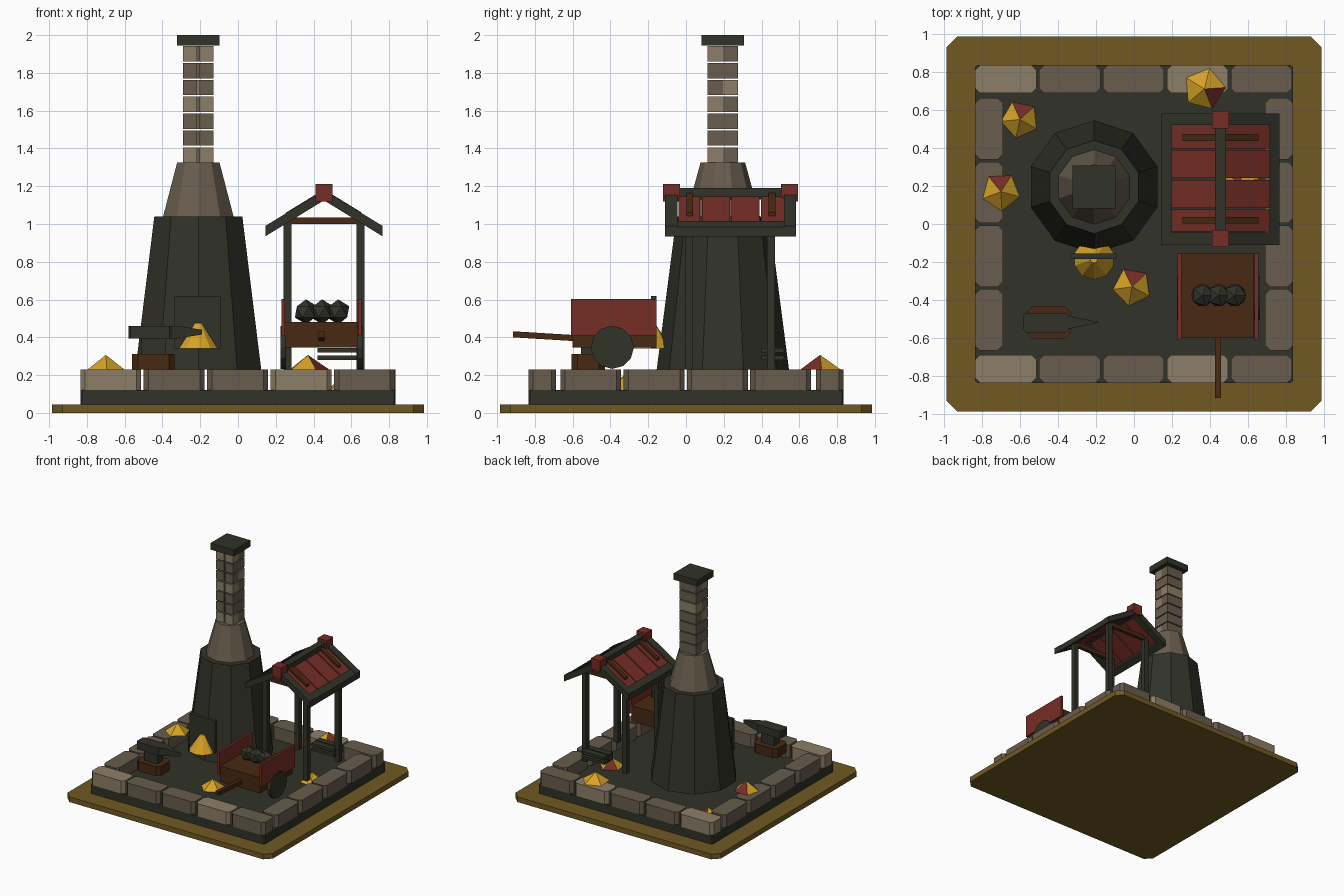
import bpy, bmesh, math
from mathutils import Vector, Matrix

if "Cube" in bpy.data.objects:
    bpy.data.objects.remove(bpy.data.objects["Cube"])


def material(name, r, g, b):
    m = bpy.data.materials.new(name)
    lin = lambda c: ((c / 255 + 0.055) / 1.055) ** 2.4
    m.diffuse_color = (lin(r), lin(g), lin(b), 1)
    m.use_nodes = True
    m.node_tree.nodes["Principled BSDF"].inputs["Base Color"].default_value = m.diffuse_color
    return m


GROUND = material("olive_ground", 112, 90, 34)
DARK = material("charcoal", 49, 50, 40)
PALE = material("pale_stone", 140, 127, 103)
STONE = material("brown_stone", 104, 92, 77)
RED = material("red_paint", 118, 45, 37)
WOOD = material("brown_wood", 72, 40, 18)
GOLD = material("gold", 214, 163, 38)


def finish(name, bm, *mats):
    bmesh.ops.recalc_face_normals(bm, faces=bm.faces)
    me = bpy.data.meshes.new(name)
    bm.to_mesh(me)
    bm.free()
    for m in mats:
        me.materials.append(m)
    ob = bpy.data.objects.new(name, me)
    bpy.context.collection.objects.link(ob)
    return ob


def prism(name, pts, axis, a, b, mat):
    """Extrude a 2D outline along an axis; outline holds the other two axes in order."""
    bm = bmesh.new()
    place = {"x": lambda p, t: (t, p[0], p[1]),
             "y": lambda p, t: (p[0], t, p[1]),
             "z": lambda p, t: (p[0], p[1], t)}[axis]
    lo = [bm.verts.new(place(p, a)) for p in pts]
    hi = [bm.verts.new(place(p, b)) for p in pts]
    bm.faces.new(lo)
    bm.faces.new(hi)
    n = len(pts)
    for i in range(n):
        bm.faces.new((lo[i], lo[(i + 1) % n], hi[(i + 1) % n], hi[i]))
    return finish(name, bm, mat)


def box(name, x0, x1, y0, y1, z0, z1, mat, chamfer=0):
    c = chamfer
    if c:
        pts = [(x0 + c, y0), (x1 - c, y0), (x1, y0 + c), (x1, y1 - c),
               (x1 - c, y1), (x0 + c, y1), (x0, y1 - c), (x0, y0 + c)]
    else:
        pts = [(x0, y0), (x1, y0), (x1, y1), (x0, y1)]
    return prism(name, pts, "z", z0, z1, mat)


def lathe(name, x, y, z0, z1, r0, r1, sides, mats, turn=0, axis="z"):
    bm = bmesh.new()
    mat = Matrix.Translation((x, y, (z0 + z1) / 2)) @ Matrix.Rotation(turn, 4, "Z")
    bmesh.ops.create_cone(bm, cap_ends=True, segments=sides, radius1=r0, radius2=r1,
                          depth=z1 - z0, matrix=mat)
    bmesh.ops.remove_doubles(bm, verts=bm.verts, dist=1e-5)
    return finish(name, bm, *mats)


# Ground plate and dark foundation
box("ground_plate", -0.985, 0.985, -0.985, 0.985, 0, 0.045, GROUND, 0.055)
box("foundation", -0.835, 0.835, -0.835, 0.835, 0.045, 0.12, DARK, 0.01)

# Border stones: five along front and back, four along each side
for side, y0 in (("front", -0.835), ("back", 0.688)):
    for i in range(5):
        x = -0.835 + i * 0.336
        box(f"{side}_stone_{i}", x, x + 0.322, y0, y0 + 0.147, 0.12, 0.23,
            PALE if i in (0, 3) else STONE, 0.025)
for side, x0 in (("left", -0.835), ("right", 0.69)):
    for i in range(4):
        y = -0.665 + i * 0.335
        box(f"{side}_stone_{i}", x0, x0 + 0.145, y, y + 0.322, 0.12, 0.23, STONE, 0.025)

# Furnace body and shoulder
FX, FY = -0.21, 0.195
lathe("furnace_body", FX, FY, 0.23, 1.04, 0.35, 0.245, 10, [DARK])
lathe("furnace_shoulder", FX, FY, 1.04, 1.325, 0.196, 0.118, 10, [STONE])

# Chimney courses: a split front and one block behind
step = (1.95 - 1.325) / 7
for i in range(7):
    z0 = 1.325 + i * step
    z1 = z0 + step - 0.008
    main, alt = (PALE, STONE) if i % 3 == 0 else (STONE, PALE if i == 4 else STONE)
    box(f"chimney_left_{i}", FX - 0.08, FX - 0.006, FY - 0.08, FY, z0, z1, main)
    box(f"chimney_right_{i}", FX + 0.006, FX + 0.08, FY - 0.08, FY, z0, z1, main)
    box(f"chimney_back_{i}", FX - 0.08, FX + 0.08, FY, FY + 0.08, z0, z1, alt)
box("chimney_cap", FX - 0.113, FX + 0.113, FY - 0.113, FY + 0.113, 1.945, 2.0, DARK)

# Furnace door with glowing heap
box("furnace_door", -0.335, -0.092, -0.185, -0.155, 0.34, 0.62, DARK)
lathe("furnace_heap", FX, -0.185, 0.34, 0.475, 0.108, 0.02, 10, [GOLD])

# Gold nuggets: five-sided pyramids with one red face
nuggets = [(0.37, 0.71, 0.23, 0.112, -50), (-0.70, 0.17, 0.23, 0.102, 75),
           (-0.01, -0.33, 0.12, 0.102, 62), (-0.60, 0.55, 0.12, 0.1, 60),
           (0.56, 0.22, 0.12, 0.1, 100)]
for i, (x, y, z, r, ang) in enumerate(nuggets):
    a = math.radians(ang)
    ob = lathe(f"nugget_{i}", x, y, z, z + 0.077, r, 0, 5, [GOLD, RED], a + math.pi / 5)
    d = Vector((math.cos(a), math.sin(a), 0.5)).normalized()
    max(ob.data.polygons, key=lambda p: p.normal.dot(d)).material_index = 1

# Shelter posts and tie beams
RX = 0.455
for i, y in enumerate((-0.005, 0.43)):
    for s in (-1, 1):
        cx = RX + s * 0.193
        box(f"shelter_post_{i}_{s}", cx - 0.021, cx + 0.021, y, y + 0.042, 0.23, 1.02, DARK)
    box(f"tie_beam_{i}", 0.283, 0.627, y + 0.005, y + 0.037, 1.0, 1.035, WOOD)


def slope(name, s, d0, d1, lift, thick, y0, y1, mat):
    """A strip of roof between distances d0 and d1 from the ridge line."""
    z = lambda d: 1.125 - d * 0.613 + lift
    pts = [(RX + s * d0, z(d0)), (RX + s * d1, z(d1)),
           (RX + s * d1, z(d1) + thick), (RX + s * d0, z(d0) + thick)]
    return prism(name, pts, "y", y0, y1, mat)


# Gable roof
planks = [(-0.04, 0.075), (0.085, 0.232), (0.242, 0.388), (0.398, 0.52)]
for s in (-1, 1):
    for i, (y0, y1) in enumerate(((-0.11, -0.045), (0.52, 0.582))):
        slope(f"rafter_{i}_{s}", s, 0, 0.31, 0, 0.055, y0, y1, DARK)
    slope(f"eave_{s}", s, 0.258, 0.31, 0, 0.05, -0.045, 0.52, DARK)
    for i, (y0, y1) in enumerate(planks):
        slope(f"roof_plank_{i}_{s}", s, 0.02, 0.258, 0.02, 0.02, y0, y1, RED)
    for i, y in enumerate((0.02, 0.455)):
        slope(f"roof_batten_{i}_{s}", s, 0.03, 0.2, 0.04, 0.018, y - 0.018, y + 0.018, WOOD)
box("ridge_beam", RX - 0.03, RX + 0.03, -0.04, 0.52, 1.13, 1.19, DARK)
for i, y in enumerate((-0.122, 0.503)):
    box(f"ridge_end_{i}", RX - 0.044, RX + 0.044, y, y + 0.09, 1.12, 1.212, RED)

# Low slatted bench under the shelter
for i, z in enumerate((0.28, 0.32)):
    for j, y in enumerate((0.40, 0.465)):
        box(f"bench_slat_{i}_{j}", 0.42, 0.64, y, y + 0.055, z, z + 0.024, DARK)

# Cart
box("cart_bed", 0.25, 0.632, -0.60, -0.155, 0.345, 0.48, WOOD)
for s, x in ((-1, 0.23), (1, 0.634)):
    box(f"cart_side_{s}", x, x + 0.02, -0.61, -0.155, 0.41, 0.602, RED)
for s, x in ((-1, 0.225), (1, 0.632)):
    ring = [(-0.39 + 0.114 * math.cos(k * math.pi / 6), 0.347 + 0.114 * math.sin(k * math.pi / 6))
            for k in range(12)]
    prism(f"cart_wheel_{s}", ring, "x", x, x + 0.03, DARK)
prism("cart_handle", [(-0.59, 0.38), (-0.59, 0.412), (-0.915, 0.432), (-0.915, 0.40)],
      "x", 0.425, 0.457, WOOD)

# Coal load
for i, x in enumerate((0.36, 0.445, 0.53)):
    bm = bmesh.new()
    bmesh.ops.create_icosphere(bm, subdivisions=1, radius=0.066,
                               matrix=Matrix.Translation((x, -0.375, 0.535)))
    finish(f"coal_{i}", bm, DARK)

# Anvil on a wooden block
box("anvil_block", -0.56, -0.335, -0.605, -0.43, 0.23, 0.312, WOOD, 0.03)
box("anvil_neck", -0.51, -0.385, -0.555, -0.48, 0.312, 0.40, DARK)
box("anvil_top", -0.58, -0.35, -0.57, -0.468, 0.395, 0.46, DARK, 0.012)
horn = [(-0.35, -0.555), (-0.315, -0.545), (-0.19, -0.52), (-0.19, -0.514),
        (-0.315, -0.49), (-0.35, -0.48)]
ob = prism("anvil_horn", horn, "z", 0.395, 0.46, DARK)
for v in ob.data.vertices:  # taper the horn towards its tip
    if v.co.x > -0.2:
        v.co.z = 0.415 if v.co.z < 0.42 else 0.44
